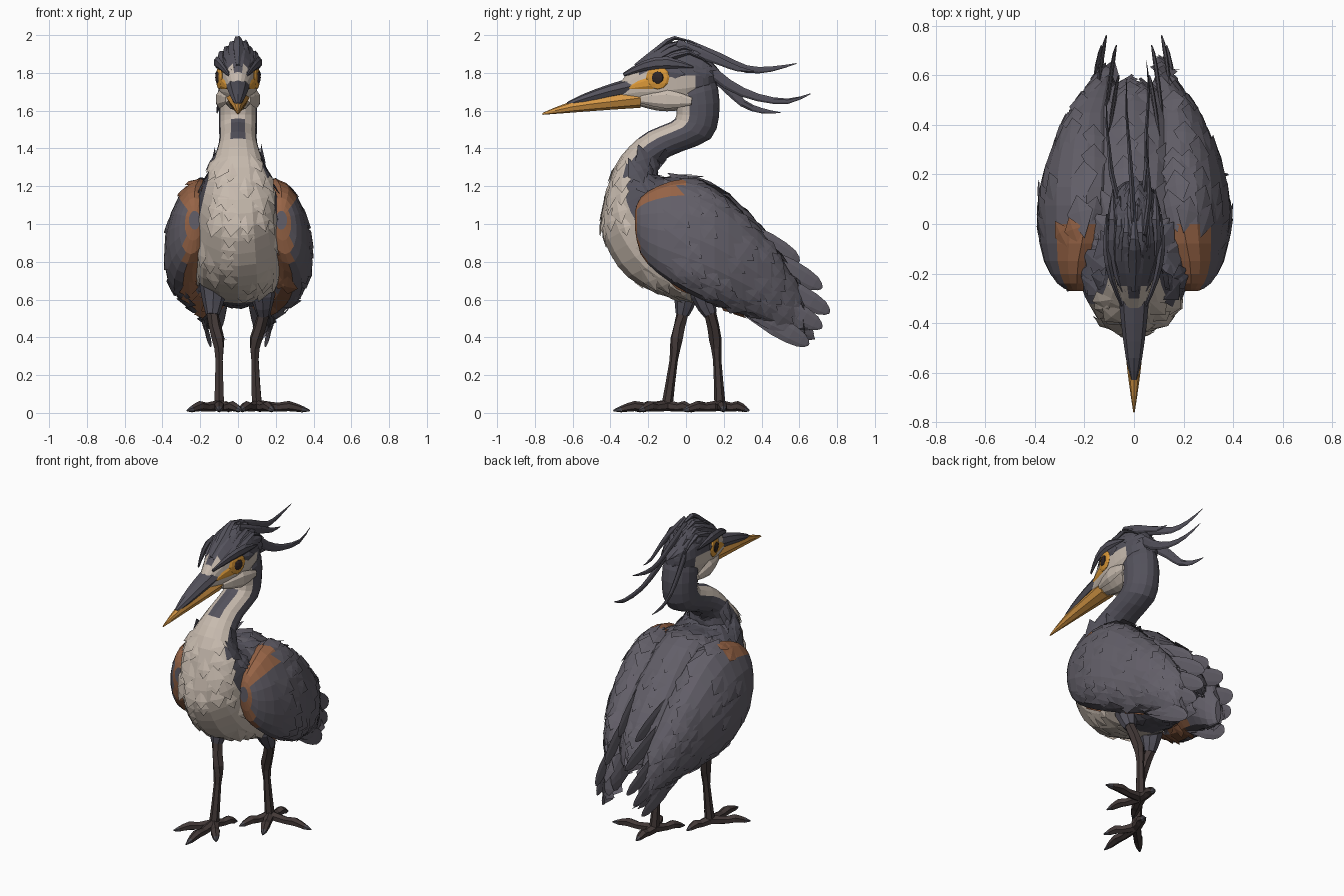
import bpy, bmesh, math, random
from mathutils import Vector

random.seed(4)
if "Cube" in bpy.data.objects:
    bpy.data.objects.remove(bpy.data.objects["Cube"])


def material(name, r, g, b):
    m = bpy.data.materials.new(name)
    m.use_nodes = True
    m.diffuse_color = (r, g, b, 1)
    m.node_tree.nodes["Principled BSDF"].inputs["Base Color"].default_value = (r, g, b, 1)
    return m


slate = material("slate_grey", .122, .113, .138)
dark = material("dark_slate", .088, .084, .107)
cream = material("cream", .58, .5, .43)
brown = material("russet_brown", .31, .128, .062)
orange = material("bill_orange", .67, .31, .06)
amber = material("eye_amber", .72, .32, .04)
black = material("pupil_black", .03, .02, .02)
bark = material("leg_brown", .055, .04, .038)
claw = material("claw_grey", .075, .072, .085)


def smooth(rows, n):
    """Resample a table of rows with a smooth spline."""
    out = []
    for i in range(len(rows) - 1):
        four = [rows[max(0, min(len(rows) - 1, i + k))] for k in (-1, 0, 1, 2)]
        for t in [k / n for k in range(n)]:
            out.append([.5 * (2 * b + (c - a) * t + (2 * a - 5 * b + 4 * c - d) * t * t
                              + (3 * b - a - 3 * c + d) * t ** 3) for a, b, c, d in zip(*four)])
    return out + [list(rows[-1])]


def finish(name, bm, mats):
    me = bpy.data.meshes.new(name)
    bm.to_mesh(me)
    bm.free()
    for m in mats:
        me.materials.append(m)
    ob = bpy.data.objects.new(name, me)
    bpy.context.collection.objects.link(ob)
    return ob


def loft(name, rings, mats, rule=None):
    """Skin closed rings, then colour faces by rule(ring, segment, centre, normal)."""
    bm = bmesh.new()
    vs = [[bm.verts.new(p) for p in ring] for ring in rings]
    n = len(rings[0])
    made = [(i, j, bm.faces.new((vs[i][j], vs[i][(j + 1) % n], vs[i + 1][(j + 1) % n], vs[i + 1][j])))
            for i in range(len(vs) - 1) for j in range(n)]
    bm.faces.new(vs[0])
    bm.faces.new(vs[-1])
    bmesh.ops.recalc_face_normals(bm, faces=bm.faces)
    for i, j, f in made if rule else ():
        f.material_index = rule(i, j, f.calc_center_median(), f.normal)
    return finish(name, bm, mats)


def angles(n):
    return [2 * math.pi * j / n for j in range(n)]


def y_loft(name, rows, mats, n=16, side=1, rule=None):
    """Loft upright ovals from rows of (y, low, high, inner x, outer x, inward lean of the top)."""
    rings = [[Vector((side * ((xi + xo) / 2 + (xo - xi) / 2 * math.cos(a) - lean * math.sin(a)), y,
                      (lo + hi) / 2 + (hi - lo) / 2 * math.sin(a))) for a in angles(n)]
             for y, lo, hi, xi, xo, lean in smooth(rows, 2)]
    return loft(name, rings, mats, rule)


def limb(name, rows, mat, n=6, flat=1, hint=(0, .6, .8), steps=2):
    """Tapered tube or flat blade along rows of (x, y, z, radius)."""
    rows = smooth(rows, steps)
    pts = [Vector(r[:3]) for r in rows]
    rings = []
    for i, p in enumerate(pts):
        t = (pts[min(i + 1, len(pts) - 1)] - pts[max(i - 1, 0)]).normalized()
        a = Vector(hint)
        a = (a - t * a.dot(t)).normalized()
        b, r = t.cross(a), max(rows[i][3], .002)
        rings.append([p + a * r * math.cos(k) + b * r * flat * math.sin(k) for k in angles(n)])
    return loft(name, rings, [mat])


def plumage(name, host, flow, length, width, chance, lift, where):
    """Scatter small folded feathers over the chosen faces of a host part."""
    bm = bmesh.new()
    for p in host.data.polygons:
        n = p.normal
        f = Vector(flow) - n * n.dot(flow)
        if not where(p.center) or f.length < .3 or random.random() > chance:
            continue
        k = random.uniform(.8, 1.25)
        f = f.normalized() * length * k
        s = n.cross(f).normalized() * width * k / 2
        c = p.center + s * random.uniform(-.4, .4) + f * random.uniform(-.2, .2)
        root, tip = bm.verts.new(c - f * .5 - n * .004), bm.verts.new(c + f * .5 + n * lift)
        ridge = bm.verts.new(c + f * .1 + n * lift)
        for e in (s, -s):
            edge = bm.verts.new(c + e + f * .1 + n * lift * .3)
            for tri in ((root, edge, ridge), (edge, tip, ridge)):
                face = bm.faces.new(tri)
                face.normal_update()
                if face.normal.dot(n) < 0:
                    face.normal_flip()
                face.material_index = p.material_index
    return finish(name, bm, host.data.materials)


# Neck and body: rows of front y, front z, back y, back z, half width
spine = [(-.06, 1.76, .12, 1.86, .07), (-.06, 1.66, .17, 1.72, .1), (-.05, 1.58, .175, 1.57, .1),
         (-.08, 1.54, .13, 1.45, .1), (-.2, 1.49, -.02, 1.385, .1), (-.3, 1.41, -.13, 1.33, .12),
         (-.38, 1.3, -.16, 1.25, .155), (-.43, 1.13, -.08, 1.25, .19), (-.45, .98, .06, 1.25, .215),
         (-.4, .84, .2, 1.18, .24), (-.31, .72, .35, 1.04, .26), (-.15, .63, .46, .92, .26),
         (.05, .58, .53, .82, .21), (.25, .56, .56, .74, .15), (.42, .58, .58, .66, .08)]


def body_rule(i, j, c, n):
    k = min(j, 15 - j)
    if 5 <= i <= 8 and k == 0:
        return 0
    if k <= 2 and i < 24:
        return 1
    return 2 if i >= 15 and k >= 4 else 0


rings = []
for fy, fz, by, bz, w in smooth(spine, 2):
    mid, arm = Vector((0, (fy + by) / 2, (fz + bz) / 2)), Vector((0, (fy - by) / 2, (fz - bz) / 2))
    rings.append([mid + arm * math.cos(a) + Vector((w * math.sin(a), 0, 0)) for a in angles(16)])
body = loft("body_and_neck", rings, [dark, cream, slate], body_rule)
plumage("breast_feathers", body, (0, .35, -1), .14, .09, .6, .013, lambda c: c.z < 1.36 and c.y < 0)
plumage("back_feathers", body, (0, .8, -.6), .14, .09, .6, .01, lambda c: c.z < 1.3 and c.y > 0)

# Head
skull = [(-.34, 1.65, 1.76, .04), (-.25, 1.625, 1.86, .072), (-.15, 1.6, 1.93, .1), (-.05, 1.6, 1.965, .11),
         (.05, 1.63, 1.94, .105), (.12, 1.68, 1.88, .08), (.16, 1.74, 1.82, .03)]
head = y_loft("head", [(y, lo, hi, -w, w, 0) for y, lo, hi, w in skull], [dark, cream],
              rule=lambda i, j, c, n: int((c.y < -.2 and c.z < 1.82) or (c.y < .03 and c.z < 1.76)))
plumage("crown_feathers", head, (0, 1, -.15), .11, .05, .4, .01, lambda c: c.z > 1.8 and c.y > -.2)

# Bill
for name, mat, rows in (
        ("upper_bill", dark, [(-.24, 1.69, 1.79, .066), (-.4, 1.665, 1.742, .052),
                              (-.54, 1.635, 1.69, .033), (-.63, 1.615, 1.645, .012)]),
        ("lower_bill", orange, [(-.24, 1.615, 1.72, .06), (-.4, 1.605, 1.69, .046),
                                (-.6, 1.59, 1.652, .026), (-.76, 1.578, 1.588, .003)])):
    y_loft(name, [(y, lo, hi, -w, w, 0) for y, lo, hi, w in rows], [mat], 8)


def eye_disc(name, s, x, r, depth, mat):
    bm = bmesh.new()
    bmesh.ops.create_uvsphere(bm, u_segments=10, v_segments=6, radius=r)
    for v in bm.verts:
        v.co = Vector((s * (x + v.co.x * depth / r + .22 * v.co.y), -.15 + v.co.y, 1.775 + v.co.z))
    bmesh.ops.recalc_face_normals(bm, faces=bm.faces)
    finish(name, bm, [mat])


# Flight feather tips, and wing sections
tips = [(.06, .6, .8), (.07, .72, .66), (.11, .76, .53), (.13, .72, .45),
        (.14, .65, .36), (.16, .56, .43), (.2, .52, .6)]
wing_rows = [(-.27, .97, 1.07, .2, .26, 0), (-.24, .84, 1.14, .17, .31, .01), (-.15, .74, 1.2, .15, .36, .03),
             (0, .64, 1.24, .1, .385, .045), (.15, .57, 1.19, .06, .38, .03), (.3, .52, 1.06, .04, .335, 0),
             (.45, .47, .9, .05, .265, -.02), (.56, .42, .73, .07, .18, -.01), (.62, .43, .58, .1, .14, 0)]


def wing_rule(i, j, c, n):
    shoulder = c.y < .03 and (c.z > 1.12 or abs(c.x) < .275)
    return int(shoulder or (n.x * c.x < -.05 and c.z < .65 and c.y < .4))


for s, label in ((1, "left"), (-1, "right")):
    # Eyes, lore, brow and cheek
    eye_disc(label + "_iris", s, .098, .062, .014, amber)
    eye_disc(label + "_pupil", s, .107, .033, .012, black)
    limb(label + "_lore", [(s * .088, -.18, 1.75, .035), (s * .07, -.25, 1.735, .022),
                           (s * .058, -.3, 1.72, .006)], amber, flat=.3, hint=(0, 0, 1))
    limb(label + "_brow", [(s * .05, -.33, 1.79, .01), (s * .09, -.22, 1.838, .026),
                           (s * .112, -.1, 1.855, .032), (s * .11, .04, 1.83, .005)],
         dark, flat=.5, hint=(0, 0, 1))
    limb(label + "_cheek", [(s * .06, -.24, 1.66, .02), (s * .098, -.1, 1.66, .05),
                            (s * .105, .03, 1.65, .02)], cream, flat=.4, hint=(0, 0, 1))
    # Wings with a russet shoulder
    wing = y_loft(label + "_wing", wing_rows, [slate, brown], 16, s, wing_rule)
    plumage(label + "_wing_feathers", wing, (0, .8, -.6), .15, .095, .6, .009,
            lambda c: c.y > -.1 and abs(c.x) > .12)
    for i, (x, y, z) in enumerate(tips):
        limb(f"{label}_flight_feather_{i}",
             [(s * (x * .5 + .09), y - .38, z + .22, .03), (s * (x + .03), y - .17, z + .1, .055),
              (s * (x + .01), y - .04, z + .025, .04), (s * x, y, z, .006)], slate, flat=.15)

# Tail
for i in range(-2, 3):
    limb(f"tail_feather_{i + 2}", [(i * .03, .25, .86, .04), (i * .04, .45, .72, .055),
                                   (i * .045, .58 - abs(i) * .02, .6, .01)],
         slate, flat=.2, hint=(1, 0, 0))

# Crest: long plumes and short crown tufts
plumes = [((.0, 0, 1.95), (-.01, .17, 1.88), (-.02, .32, 1.82), (-.03, .45, 1.82), (-.03, .585, 1.85)),
          ((.03, .05, 1.88), (.05, .22, 1.74), (.05, .38, 1.67), (.06, .54, 1.65), (.05, .66, 1.69)),
          ((-.06, .08, 1.84), (-.09, .2, 1.74), (-.1, .3, 1.64), (-.11, .4, 1.6), (-.11, .5, 1.59)),
          ((.04, -.05, 1.95), (.06, .08, 1.9), (.06, .18, 1.86), (.05, .28, 1.82), (.05, .36, 1.81))]
for i, path in enumerate(plumes):
    limb(f"crest_plume_{i}", [(*p, r) for p, r in zip(path, (.03, .028, .02, .014, .002))],
         dark, flat=.4, hint=(0, 0, 1))
for i in range(-3, 4):
    x, drop = i * .026, abs(i) * .026
    limb(f"crown_tuft_{i + 3}", [(x * .5, -.27, 1.84 - drop * .5, .012), (x, -.14, 1.93 - drop, .03),
                                 (x * 1.1, -.06 + drop, 1.985 - drop, .018),
                                 (x * 1.1, .06 + drop, 1.95 - drop * 1.5, .003)],
         dark, n=5, flat=.6, hint=(1, 0, 0))

# Legs and feet: leg path, then toe tips
legs = {"right": ([(-.13, 0, .62), (-.135, -.02, .52), (-.105, -.05, .39), (-.1, -.065, .28), (-.1, -.1, .04)],
                  [(-.27, -.27), (-.1, -.385), (.02, -.25), (-.04, .05)]),
        "left": ([(.13, .09, .62), (.135, .13, .52), (.095, .155, .39), (.09, .165, .28), (.1, .18, .04)],
                 [(.38, .2), (.19, -.02), (.01, 0), (.12, .335)])}
for label, (path, toes) in legs.items():
    limb(label + "_leg", [(*p, r) for p, r in zip(path, (.045, .032, .034, .022, .03))], bark)
    top = Vector(path[0])
    limb(label + "_thigh", [(*(top + Vector((0, 0, .12))), .08), (*top, .065), (*path[1], .036)],
         dark, n=8, hint=(1, 0, 0))
    for i, (x, y) in enumerate(toes):
        end = Vector((x, y, .012))
        spots = [Vector(path[-1]).lerp(end, t) for t in (0, .4, .6, .85)]
        spots[1].z, spots[2].z, spots[3].z = .03, .036, .02
        limb(f"{label}_toe_{i}", [(*p, r) for p, r in zip(spots, (.03, .024, .027, .017))],
             bark, hint=(0, 0, 1), flat=1.1)
        limb(f"{label}_claw_{i}", [(*spots[3], .018), (*end, .004)], claw, hint=(0, 0, 1), steps=1)
